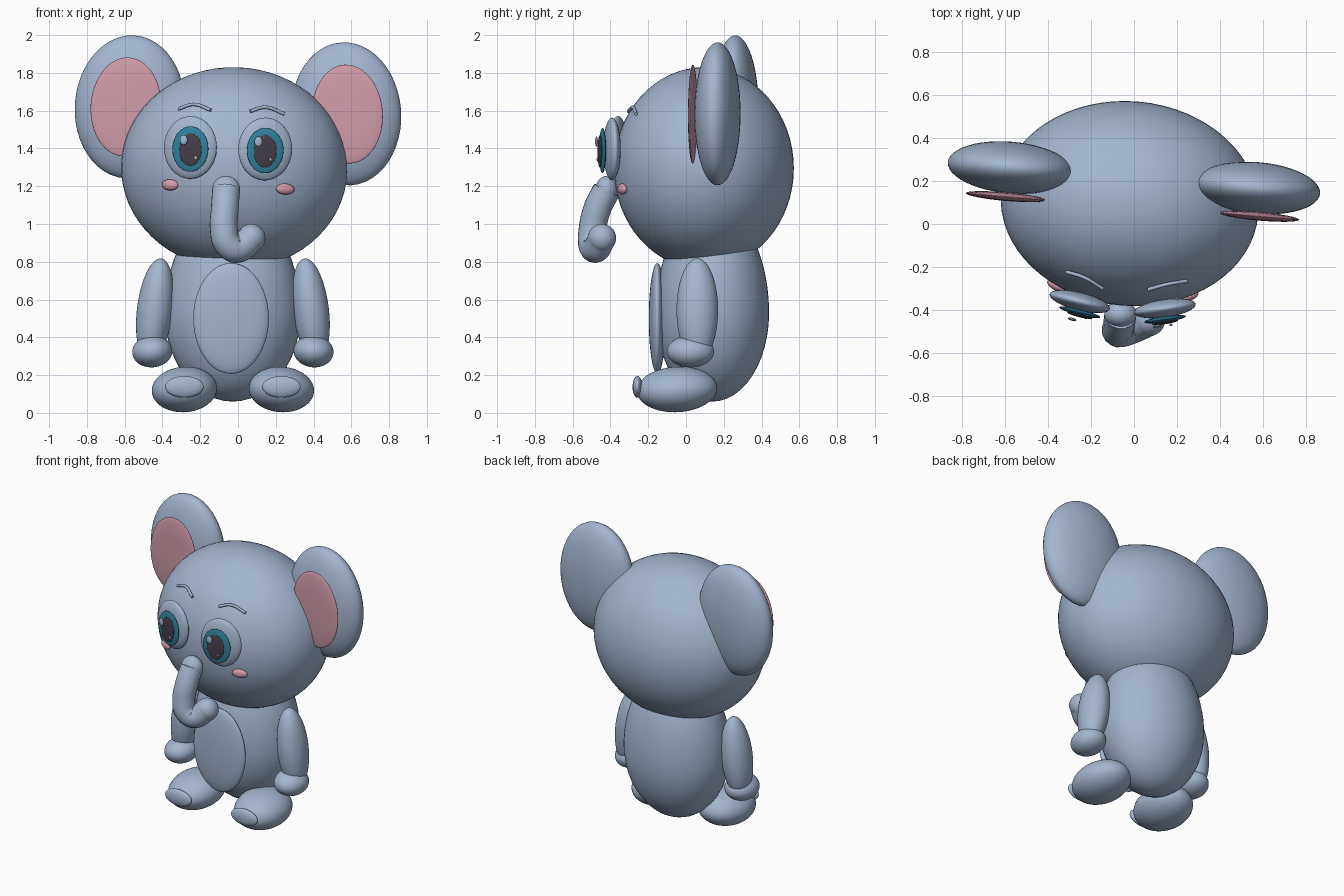
import bpy
from math import radians
from mathutils import Vector

if "Cube" in bpy.data.objects:
    bpy.data.objects.remove(bpy.data.objects["Cube"], do_unlink=True)

MID = -0.027      # symmetry plane of the body
HEAD_YAW = -5     # the head turns slightly


def material(name, r, g, b):
    m = bpy.data.materials.new(name)
    m.use_nodes = True
    m.diffuse_color = (r, g, b, 1)
    m.node_tree.nodes["Principled BSDF"].inputs["Base Color"].default_value = (r, g, b, 1)
    return m


SKIN = material("blue_grey_skin", 0.37, 0.465, 0.63)
PINK = material("soft_pink", 0.64, 0.33, 0.40)
TEAL = material("teal_iris", 0.03, 0.22, 0.34)
DARK = material("dark_pupil", 0.06, 0.05, 0.068)


def ellipsoid(name, centre, radii, mat=SKIN, rot=(0, 0, 0), detail=48):
    bpy.ops.mesh.primitive_uv_sphere_add(segments=detail, ring_count=detail // 2, radius=1,
                                         location=centre,
                                         rotation=[radians(a) for a in rot])
    ob = bpy.context.object
    ob.name = name
    ob.scale = radii
    ob.data.materials.append(mat)
    bpy.ops.object.shade_smooth()
    return ob


def tube(name, points, radius, mat=SKIN):
    cu = bpy.data.curves.new(name, "CURVE")
    cu.dimensions = "3D"
    cu.bevel_depth = radius
    cu.bevel_resolution = 6
    cu.use_fill_caps = True
    sp = cu.splines.new("BEZIER")
    sp.bezier_points.add(len(points) - 1)
    for bp, p in zip(sp.bezier_points, points):
        bp.co = p
        bp.handle_left_type = bp.handle_right_type = "AUTO"
    ob = bpy.data.objects.new(name, cu)
    bpy.context.collection.objects.link(ob)
    cu.materials.append(mat)
    return ob


# Torso: rounder below, fuller towards the neck
torso = ellipsoid("torso", (-0.028, 0.14, 0.53), (0.36, 0.30, 0.47))
for v in torso.data.vertices:
    if v.co.z > 0:
        v.co.z *= 1.2
ellipsoid("belly_patch", (-0.037, -0.152, 0.5), (0.2, 0.045, 0.293))

# Head
ellipsoid("head", (-0.02, 0.095, 1.295), (0.6, 0.475, 0.535), rot=(0, 2, HEAD_YAW), detail=64)

# Limbs, mirrored about the body plane
for side, s in (("left", 1), ("right", -1)):
    ellipsoid(side + "_arm", (MID + s * 0.413, 0.06, 0.545), (0.095, 0.11, 0.275),
              rot=(0, -s * 7, 0))
    ellipsoid(side + "_hand", (MID + s * 0.427, 0.024, 0.325), (0.106, 0.125, 0.084),
              rot=(0, s * 5, 0))
    ellipsoid(side + "_foot", (MID + s * 0.257, -0.048, 0.124), (0.173, 0.213, 0.12),
              rot=(3, s * 4, 0))
    ellipsoid(side + "_toe_pad", (MID + s * 0.257, -0.257, 0.138), (0.102, 0.026, 0.057))

# Ears with pink inner discs
for side, s, outer, inner in (
        ("left", 1, (0.573, 0.167, 1.583), (0.58, 0.036, 1.582)),
        ("right", -1, (-0.573, 0.262, 1.62), (-0.594, 0.127, 1.62))):
    ellipsoid(side + "_ear", outer, (0.292, 0.12, 0.379), rot=(0, -s * 4, HEAD_YAW))
    ellipsoid(side + "_inner_ear", inner, (0.187, 0.02, 0.262), PINK, (0, -s * 4, HEAD_YAW))


# Eyes: stacked flattened discs, each facing along its own direction
def eye(side, centre, yaw):
    turn = (0, 2, yaw)
    c = Vector(centre)
    ellipsoid(side + "_eyeball", c, (0.144, 0.042, 0.166), rot=turn)
    layers = (("iris", (0.0, -0.05, -0.008), (0.098, 0.014, 0.12), TEAL),
              ("pupil", (0.0, -0.064, -0.012), (0.061, 0.009, 0.086), DARK),
              ("large_glint", (-0.036, -0.082, 0.04), (0.021, 0.007, 0.026), SKIN),
              ("small_glint", (0.028, -0.076, -0.055), (0.008, 0.005, 0.011), SKIN))
    for name, offset, radii, mat in layers:
        ellipsoid(f"{side}_{name}", c + Vector(offset), radii, mat, turn, 32)


eye("left", (0.144, -0.392, 1.397), 8)
eye("right", (-0.252, -0.36, 1.405), -14)

# Cheeks
ellipsoid("left_cheek", (0.25, -0.337, 1.185), (0.051, 0.022, 0.029), PINK, (0, 3, 18), 32)
ellipsoid("right_cheek", (-0.36, -0.287, 1.207), (0.048, 0.022, 0.029), PINK, (0, 3, -28), 32)

# Eyebrows
tube("left_eyebrow", [(0.065, -0.305, 1.597), (0.145, -0.282, 1.618), (0.245, -0.265, 1.583)], 0.009)
tube("right_eyebrow", [(-0.315, -0.222, 1.61), (-0.235, -0.247, 1.633), (-0.145, -0.3, 1.603)], 0.009)

# Trunk: curled tube with rounded ends
path = [(-0.063, -0.42, 1.18), (-0.07, -0.47, 1.08), (-0.075, -0.495, 0.97),
        (-0.055, -0.497, 0.895), (-0.005, -0.48, 0.868), (0.07, -0.445, 0.925)]
tube("trunk", path, 0.074)
ellipsoid("trunk_base", path[0], (0.075, 0.06, 0.075), detail=32)
ellipsoid("trunk_tip", path[-1], (0.075, 0.075, 0.075), detail=32)
